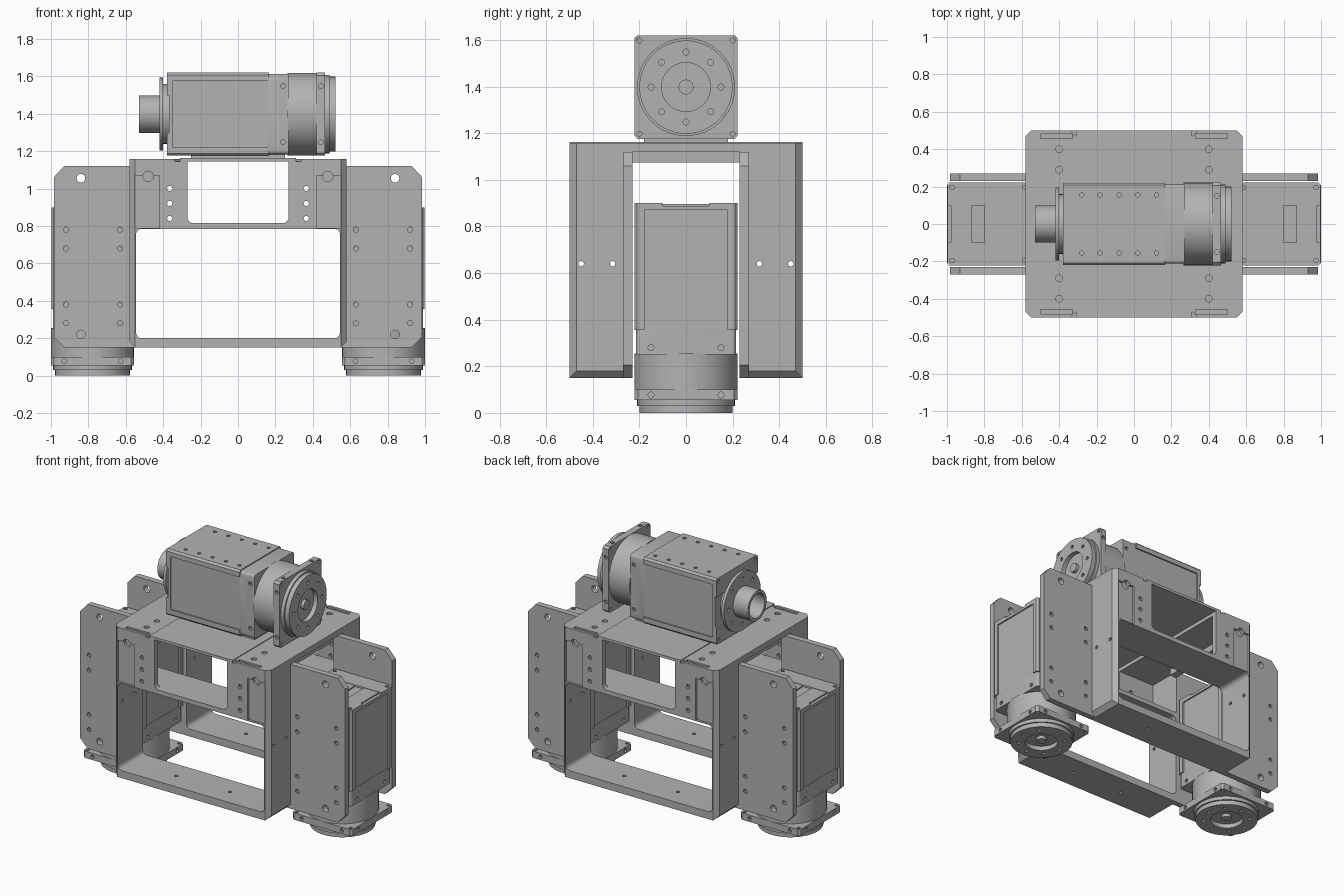
import bpy, bmesh
from math import pi, cos, sin
from mathutils import Matrix, Vector

cube = bpy.data.objects.get("Cube")
if cube:
    bpy.data.objects.remove(cube)

grey = bpy.data.materials.new("plain grey")
grey.use_nodes = True
COLOR = (0.45, 0.45, 0.45, 1)
grey.diffuse_color = COLOR
grey.node_tree.nodes["Principled BSDF"].inputs["Base Color"].default_value = COLOR

# Maps a flat (u, v, depth) point so that depth runs along the named axis
TURN = {"x": lambda u, v, d: (d, u, v),
        "y": lambda u, v, d: (u, d, v),
        "z": lambda u, v, d: (u, v, d)}


def add_prism(bm, pts, lo, hi, axis):
    rows = [[bm.verts.new(TURN[axis](u, v, d)) for u, v in pts] for d in (lo, hi)]
    n = len(pts)
    faces = [bm.faces.new(rows[0]), bm.faces.new(rows[1])]
    for i in range(n):
        j = (i + 1) % n
        faces.append(bm.faces.new((rows[0][i], rows[0][j], rows[1][j], rows[1][i])))
    bmesh.ops.recalc_face_normals(bm, faces=faces)


def finish(name, bm):
    mesh = bpy.data.meshes.new(name)
    bm.to_mesh(mesh)
    bm.free()
    mesh.materials.append(grey)
    obj = bpy.data.objects.new(name, mesh)
    bpy.context.collection.objects.link(obj)
    return obj


def prism(name, pts, lo, hi, axis):
    bm = bmesh.new()
    add_prism(bm, pts, lo, hi, axis)
    return finish(name, bm)


def rect(u0, u1, v0, v1, r=0.0, steps=1):
    """Rectangle outline; steps 1 chamfers the corners, more rounds them."""
    if not r:
        return [(u0, v0), (u1, v0), (u1, v1), (u0, v1)]
    pts = []
    corners = ((u1 - r, v1 - r), (u0 + r, v1 - r), (u0 + r, v0 + r), (u1 - r, v0 + r))
    for k, (cu, cv) in enumerate(corners):
        for i in range(steps + 1):
            a = (k + i / steps) * pi / 2
            pts.append((cu + r * cos(a), cv + r * sin(a)))
    return pts


def circle(cu, cv, r, n=16):
    return [(cu + r * cos(2 * pi * i / n), cv + r * sin(2 * pi * i / n)) for i in range(n)]


def box(name, x0, x1, y0, y1, z0, z1):
    return prism(name, rect(x0, x1, y0, y1), z0, z1, "z")


def smooth(obj):
    bpy.ops.object.select_all(action="DESELECT")
    obj.select_set(True)
    bpy.context.view_layer.objects.active = obj
    bpy.ops.object.shade_smooth_by_angle(angle=0.5)


def cut(obj, *cuts):
    """Subtract prisms, each given as (outlines, lo, hi, axis)."""
    for outlines, lo, hi, axis in cuts:
        bm = bmesh.new()
        for pts in outlines:
            add_prism(bm, pts, lo, hi, axis)
        tool = finish("cutter", bm)
        tool.hide_render = True
        mod = obj.modifiers.new("cut", "BOOLEAN")
        mod.operation, mod.solver, mod.object = "DIFFERENCE", "EXACT", tool
        bpy.context.view_layer.objects.active = obj
        bpy.ops.object.modifier_apply(modifier=mod.name)
        bpy.data.objects.remove(tool)
    smooth(obj)


# Front and back halves of the main frame
def frame_half(name, turn):
    bm = bmesh.new()
    add_prism(bm, rect(-0.58, 0.58, -0.5, -0.23), 0.15, 1.145, "z")
    edges = []
    for e in bm.edges:
        m = (e.verts[0].co + e.verts[1].co) / 2
        if abs(m.x) > 0.57 and (m.y < -0.49 or m.z < 0.16):
            edges.append(e)
    bmesh.ops.bevel(bm, geom=edges, offset=0.03, segments=1, affect="EDGES")
    half = finish(name, bm)
    cut(half,
        ([rect(-0.545, 0.545, 0.2, 0.785, 0.03, 5)], -0.6, -0.1, "y"),
        ([rect(-0.55, 0.55, 0.815, 1.12)], -0.465, -0.1, "y"),
        ([rect(-0.27, 0.27, 0.815, 1.2, 0.03, 5)], -0.6, -0.1, "y"),
        ([rect(s * 0.485 - 0.065, s * 0.485 + 0.065, 0.79, 1.07) for s in (-1, 1)],
         -0.6, -0.485, "y"),
        ([circle(s * 0.48, 1.065, 0.028) for s in (-1, 1)], -0.6, -0.47, "y"),
        ([circle(s * 0.365, z, 0.014, 10) for s in (-1, 1) for z in (0.84, 0.92, 1.0)],
         -0.6, -0.4, "y"),
        ([circle(y, 0.64, 0.012, 10) for y in (-0.45, -0.315)], -0.7, 0.7, "x"),
        ([circle(s * 0.2, -0.37, 0.012, 10) for s in (-1, 1)], 0.1, 0.3, "z"))
    half.matrix_world = Matrix.Rotation(turn, 4, "Z")


frame_half("front_frame", 0)
frame_half("back_frame", pi)

# Top deck with its side strips and end lips
deck = box("top_deck", -0.31, 0.31, -0.5, 0.5, 1.145, 1.163)
for side, s in (("right", -1), ("left", 1)):
    x0, x1 = sorted((s * 0.27, s * 0.58))
    strip = box(side + "_deck_bridge", x0, x1, -0.235, 0.235, 1.12, 1.145)
    x0, x1 = sorted((s * 0.31, s * 0.58))
    strip = prism(side + "_deck_strip", rect(x0, x1, -0.5, 0.5, 0.03), 1.14, 1.158, "z")
    cut(strip,
        ([circle(s * 0.4, y, 0.018) for y in (-0.4, -0.29, 0.29, 0.4)], 1.148, 1.3, "z"),
        ([rect(min(s * 0.33, s * 0.5), max(s * 0.33, s * 0.5), y - 0.012, y + 0.012)
          for y in (-0.47, 0.47)], 1.148, 1.3, "z"))
    x0, x1 = sorted((s * 0.5, s * 0.55))
    box(side + "_deck_lip", x0, x1, -0.235, 0.235, 1.075, 1.125)

# Four bracket plates that clamp the lower actuators
for side, s in (("right", -1), ("left", 1)):
    for end, t in (("front", -1), ("back", 1)):
        outline = [(0.55, 0.15), (0.93, 0.15), (0.985, 0.205), (0.985, 1.06),
                   (0.93, 1.12), (0.55, 1.12)]
        y0, y1 = sorted((t * 0.23, t * 0.27))
        plate = prism(f"{side}_{end}_bracket", [(s * x, z) for x, z in outline], y0, y1, "y")
        holes = [circle(s * x, z, 0.014, 10) for x in (0.63, 0.92)
                 for z in (0.28, 0.38, 0.68, 0.78)]
        holes += [circle(s * 0.84, z, 0.023) for z in (0.22, 1.055)]
        cut(plate, (holes, y0 - 0.1, y1 + 0.1, "y"))


# Actuator: output horn at the bottom, housing above, stacked along z
def actuator(name, matrix, rear_horn):
    parts = []
    horn = prism(name + "_horn", circle(0, 0, 0.2, 48), 0, 0.055, "z")
    cut(horn, ([circle(0, 0, 0.105, 32)], -0.1, 0.03, "z"),
        ([circle(0.15 * cos(k * pi / 4), 0.15 * sin(k * pi / 4), 0.013, 10)
          for k in range(8)], -0.1, 0.02, "z"))
    boss = prism(name + "_horn_boss", circle(0, 0, 0.032, 20), 0.008, 0.04, "z")
    collar = prism(name + "_horn_collar", circle(0, 0, 0.21, 48), 0.03, 0.06, "z")
    cut(collar, ([circle(0, 0, 0.15, 32)], 0, 0.04, "z"))
    flange = prism(name + "_flange", rect(-0.222, 0.222, -0.222, 0.222, 0.015), 0.055, 0.1, "z")
    side_holes = [circle(s * 0.15, 0.077, 0.013, 10) for s in (-1, 1)]
    cut(flange,
        ([circle(s * 0.2, t * 0.2, 0.011, 10) for s in (-1, 1) for t in (-1, 1)], 0, 0.2, "z"),
        (side_holes, 0.2, 0.3, "x"), (side_holes, -0.3, -0.2, "x"),
        (side_holes, 0.2, 0.3, "y"), (side_holes, -0.3, -0.2, "y"))
    barrel = prism(name + "_barrel", circle(0, 0, 0.221, 64), 0.1, 0.255, "z")
    neck = prism(name + "_neck", rect(-0.212, 0.212, -0.215, 0.215, 0.02, 3), 0.25, 0.36, "z")
    screws = [circle(s * 0.15, 0.28, 0.013, 10) for s in (-1, 1)]
    cut(neck, (screws, 0.19, 0.3, "x"), (screws, -0.3, -0.19, "x"))
    body = prism(name + "_housing", rect(-0.22, 0.22, -0.222, 0.222, 0.012), 0.355, 0.9, "z")
    rows = [circle(s * 0.155, 0.4 + 0.1 * k, 0.012, 10) for s in (-1, 1) for k in range(5)]
    recess = [rect(-0.178, 0.178, 0.34, 0.87)]
    cut(body, (recess, 0.21, 0.3, "x"), (recess, -0.3, -0.21, "x"),
        (rows, 0.21, 0.3, "y"), (rows, -0.3, -0.21, "y"),
        ([rect(-0.3, 0.3, -0.1, 0.1)], 0.888, 1, "z"),
        ([circle(s * 0.195, t * 0.195, 0.012, 10) for s in (-1, 1) for t in (-1, 1)],
         0.88, 1, "z"))
    parts += [horn, boss, collar, flange, barrel, neck, body]
    if rear_horn:
        disc = prism(name + "_rear_disc", circle(0, 0, 0.195, 48), 0.92, 0.94, "z")
        cut(disc, ([circle(0.15 * cos(k * pi / 4), 0.15 * sin(k * pi / 4), 0.013, 10)
                    for k in range(8)], 0.9, 1, "z"))
        spindle = prism(name + "_rear_spindle", circle(0, 0, 0.16, 32), 0.88, 0.925, "z")
        hub = prism(name + "_rear_hub", circle(0, 0, 0.1, 40), 0.93, 1.05, "z")
        cut(hub, ([circle(0, 0, 0.08, 32)], 0.95, 1.2, "z"))
        parts += [disc, spindle, hub]
    else:
        # Raised covers on the closed end
        oval = prism(name + "_oval_cover", rect(-0.21, 0.025, -0.165, 0.165, 0.1, 8),
                     0.885, 0.897, "z")
        pad = prism(name + "_end_cover", rect(0.09, 0.2, -0.145, 0.145, 0.03, 4),
                    0.885, 0.897, "z")
        parts += [oval, pad]
    for part in parts:
        smooth(part)
        part.matrix_world = matrix


actuator("left_actuator", Matrix.Translation((0.778, 0, 0)), False)
actuator("right_actuator", Matrix.Translation((-0.778, 0, 0)) @ Matrix.Rotation(pi, 4, "Z"), False)

# Upper actuator lies on its side with the horn towards +x
axes = Matrix((Vector((0, 0, -1)), Vector((-1, 0, 0)), Vector((0, 1, 0)))).to_4x4()
actuator("top_actuator", Matrix.Translation((0.52, 0, 1.398)) @ axes, True)
box("top_actuator_foot", -0.25, 0.25, -0.18, 0.18, 1.16, 1.185)
